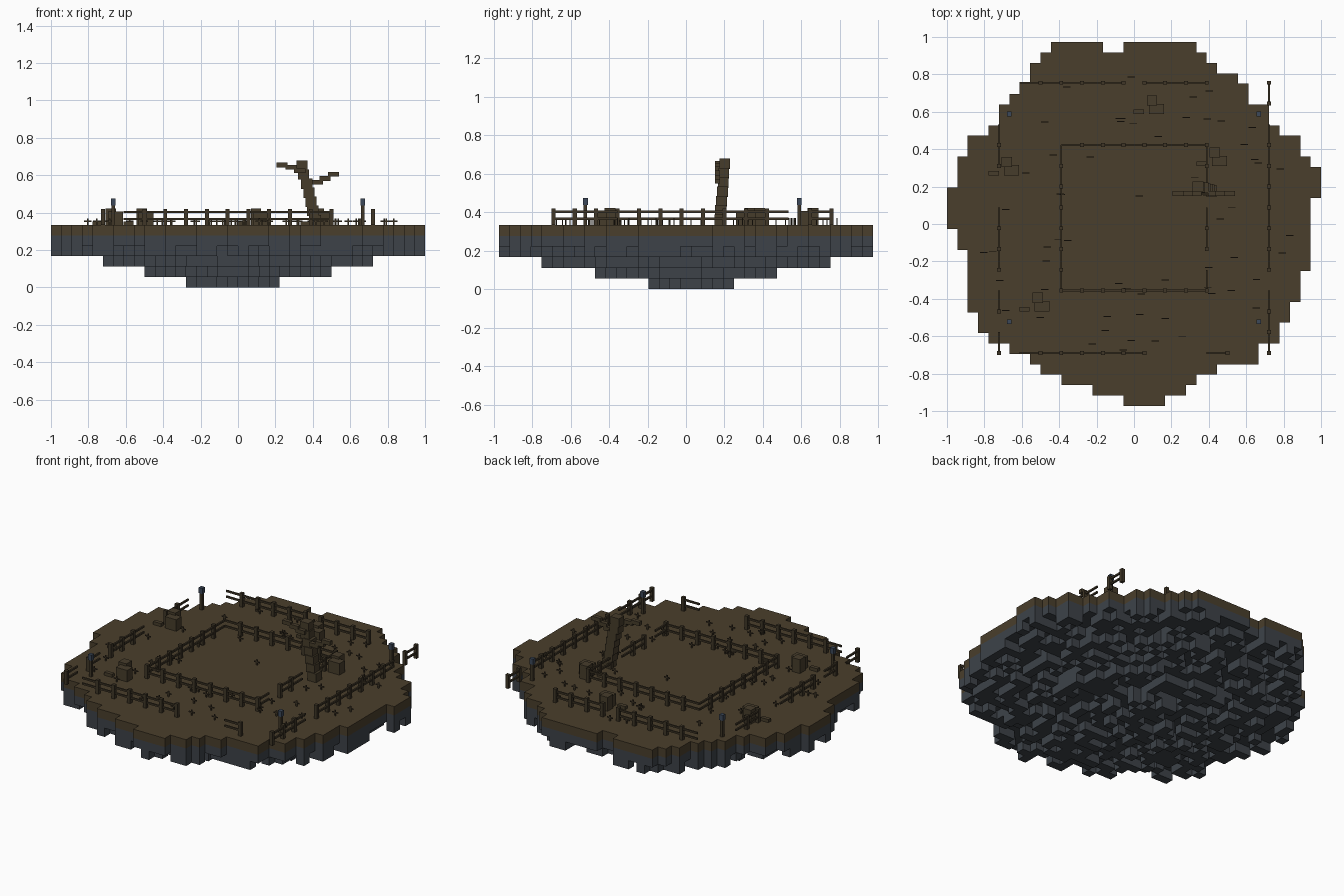
import bpy, bmesh, math, random
from mathutils import Matrix, Vector

random.seed(4)
if "Cube" in bpy.data.objects:
    bpy.data.objects.remove(bpy.data.objects["Cube"])

CELL = 1 / 18      # block size of the island
STEP = 1 / 9       # fence post spacing
SHIFT = 0.033      # offset of the fence layout in y
TOP = 6 * CELL     # ground level


def material(name, r, g, b):
    m = bpy.data.materials.new(name)
    m.use_nodes = True
    m.diffuse_color = (r, g, b, 1)
    node = next(n for n in m.node_tree.nodes if n.type == 'BSDF_PRINCIPLED')
    node.inputs["Base Color"].default_value = (r, g, b, 1)
    node.inputs["Roughness"].default_value = 0.9
    return m


earth = material("dry_earth", .068, .049, .025)
stone = material("grey_stone", .047, .055, .066)
wood = material("dark_wood", .050, .037, .020)
bark = material("brown_bark", .062, .046, .024)
blue = material("blue_metal", .045, .065, .10)


def finish(name, bm, *mats):
    bmesh.ops.recalc_face_normals(bm, faces=bm.faces)
    mesh = bpy.data.meshes.new(name)
    bm.to_mesh(mesh)
    bm.free()
    for m in mats:
        mesh.materials.append(m)
    obj = bpy.data.objects.new(name, mesh)
    bpy.context.collection.objects.link(obj)
    return obj


def box(bm, x, y, z, sx, sy, sz):
    """Box centred in x and y, standing on height z."""
    bmesh.ops.create_cube(bm, size=1, matrix=Matrix.Translation((x, y, z + sz / 2))
                          @ Matrix.Diagonal((sx, sy, sz, 1)))


# Island outline: first and last column of each row, from back to front
LEFT = [8, 9, 10, 10, 11, 12, 13, 13, 14, 16, 16, 17, 17, 17, 18, 18, 18, 18,
        17, 17, 16, 16, 16, 16, 16, 16, 15, 15, 14, 12, 10, 9, 7, 4, 1]
RIGHT = [6, 7, 8, 10, 11, 11, 13, 13, 14, 16, 16, 17, 18, 18, 18, 17, 17, 17,
         17, 17, 17, 17, 16, 16, 16, 15, 15, 14, 14, 12, 12, 8, 6, 5, 3]

# Every column is one earth block over a ragged stack of stone blocks
blocks = set()
for row, (a, b) in enumerate(zip(LEFT, RIGHT)):
    for col in range(-a, b):
        if row == 0 and col in (-3, -2):
            continue
        r = min(1, math.hypot(col + .5, row - 17) / 18)
        depth = 1 + int(4 * (1 - r)) + random.randint(0, 1)
        for layer in range(5 - depth, 6):
            if layer >= 0:
                blocks.add((col, 17 - row, layer))

bm = bmesh.new()
DIRECTIONS = [Vector(d) for d in ((1, 0, 0), (-1, 0, 0), (0, 1, 0),
                                  (0, -1, 0), (0, 0, 1), (0, 0, -1))]
for block in sorted(blocks):
    centre = Vector(block) + Vector((.5, 0, .5))
    for d in DIRECTIONS:
        if tuple(int(v) for v in Vector(block) + d) in blocks:
            continue
        u = Vector((d.y, d.z, d.x))
        v = d.cross(u)
        corners = [(centre + (d + u * i + v * j) / 2) * CELL
                   for i, j in ((-1, -1), (1, -1), (1, 1), (-1, 1))]
        face = bm.faces.new([bm.verts.new(c) for c in corners])
        face.material_index = 0 if block[2] == 5 else 1
bmesh.ops.remove_doubles(bm, verts=bm.verts, dist=.001)
finish("island", bm, earth, stone)


# Fences: rails run from a free end to a post, in post spacings
def spot(axis, fixed, t):
    x, y = (t, fixed) if axis == 'x' else (fixed, t)
    return x * STEP, y * STEP + SHIFT


def post(bm, x, y):
    box(bm, x, y, TOP, .021, .021, .087)


def run(bm, axis, fixed, free, end):
    count = round(abs(end - free))
    sign = 1 if end > free else -1
    for i in range(count):
        post(bm, *spot(axis, fixed, end - sign * i))
    x, y = spot(axis, fixed, (free + end) / 2)
    length = abs(end - free) * STEP
    sx, sy = (length, .01) if axis == 'x' else (.01, length)
    for z in (.361, .397):
        box(bm, x, y, z, sx, sy, .011)


bm = bmesh.new()
for side, free, end in ((6.5, -5.5, -2.5), (6.5, -2.5, -.5), (6.5, .5, 3.5),
                        (-6.5, -5.5, .5), (-6.5, 3.5, 4.5)):
    run(bm, 'x', side, free, end)
for side, free, end in ((-6.5, 4.5, 2.5), (-6.5, .5, -2.5), (-6.5, -3.5, -4.5),
                        (-6.5, -5.5, -6.5), (6.5, 5.5, 6.5), (6.5, 4.5, -2.5),
                        (6.5, -3.5, -4.5), (6.5, -4.5, -6.5)):
    run(bm, 'y', side, free, end)
post(bm, *spot('x', 6.5, .5))
post(bm, *spot('y', 6.5, 5.5))
finish("outer_fence", bm, wood)

bm = bmesh.new()
for side in (-3.5, 3.5):
    run(bm, 'x', side, -3.5, 3.5)
run(bm, 'y', -3.5, 3.5, -3.5)
for free, end in ((3.5, 1.5), (.5, -1.5), (-2.5, -3.5)):
    run(bm, 'y', 3.5, free, end)
finish("inner_fence", bm, wood)

# Lamp posts at the four corners
poles, lamps = bmesh.new(), bmesh.new()
for sx in (-6, 6):
    for sy in (-5, 5):
        x, y = spot('x', sy, sx)
        box(poles, x, y, TOP, .018, .018, .11)
        box(lamps, x, y, TOP + .105, .025, .025, .036)
finish("lamp_poles", poles, wood)
finish("lamps", lamps, blue)

# Crate piles: a tall one, a wide one and a low slab
bm = bmesh.new()
for x, y in ((.096, .66), (.432, .382), (-.68, .332), (-.515, -.395)):
    box(bm, x, y, TOP, .055, .055, .088)
    box(bm, x + .024, y - .045, TOP, .08, .055, .073)
    box(bm, x - .07, y - .06, TOP, .055, .025, .02)
finish("crates", bm, bark)

# Dead tree: leaning stack of blocks with two stepped branches
bm = bmesh.new()
height = TOP
for i, x in enumerate((.415, .4, .39, .38, .368, .35, .342)):
    box(bm, x, .177 + i * .004, height, .06, .06 - i * .001, .055)
    height += .0485
for x, z in ((.425, .55), (.465, .57), (.51, .592), (.33, .612), (.285, .63), (.235, .642)):
    box(bm, x, .163, z, .06, .025, .025)
finish("dead_tree", bm, bark)

# Dry twigs scattered over the ground
bm = bmesh.new()
for i in range(62):
    r, a = .84 * math.sqrt(random.random()), random.uniform(0, math.tau)
    x, y = r * math.cos(a), r * math.sin(a)
    box(bm, x, y, TOP, .008, .005, .036)
    box(bm, x, y, TOP + .017, .04, .005, .007)
finish("twigs", bm, wood)
